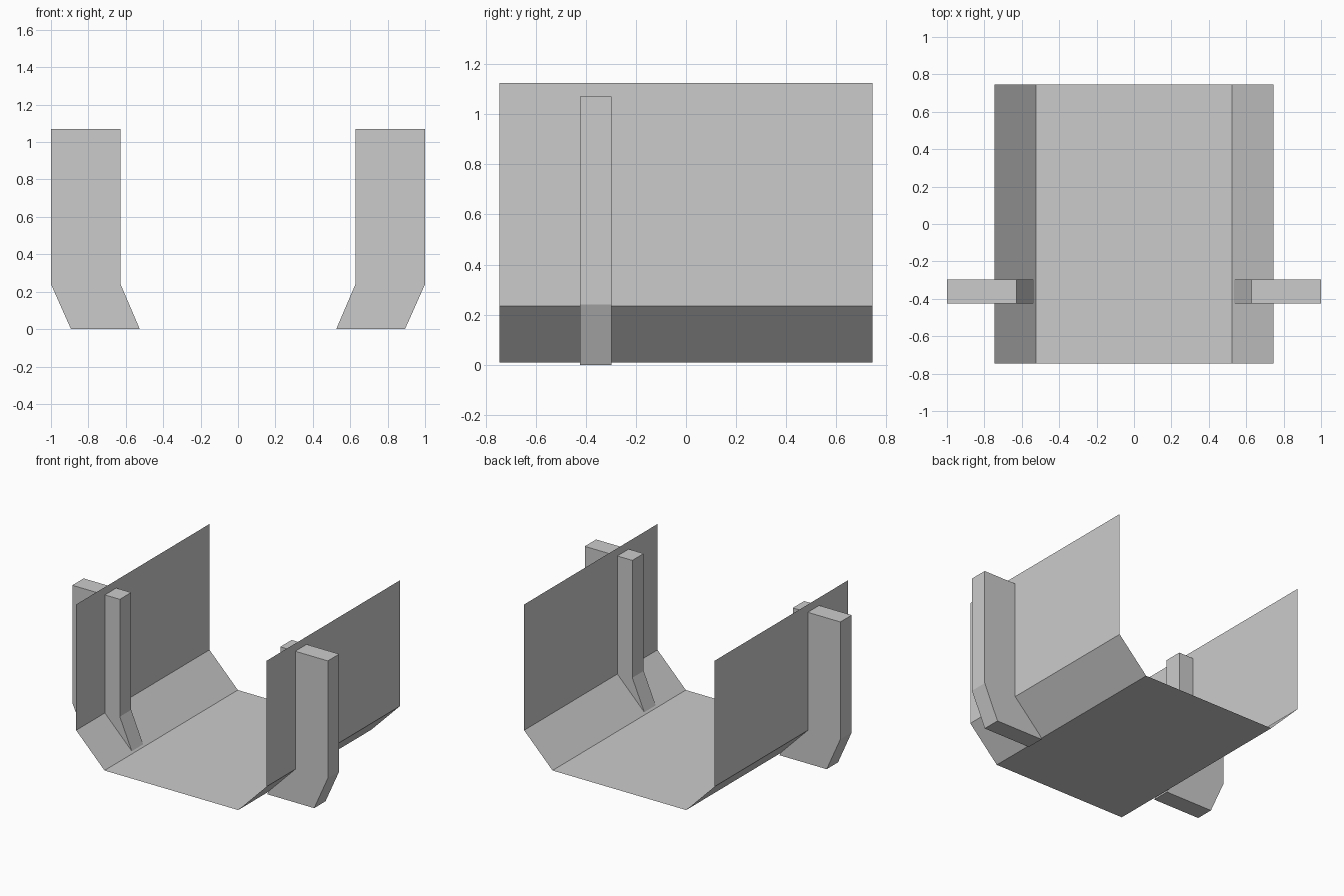
import bpy, bmesh

if "Cube" in bpy.data.objects:
    bpy.data.objects.remove(bpy.data.objects["Cube"])


def make_object(name, bm):
    mesh = bpy.data.meshes.new(name)
    bm.to_mesh(mesh)
    bm.free()
    obj = bpy.data.objects.new(name, mesh)
    bpy.context.collection.objects.link(obj)
    return obj


def extrude_profile(name, points, y0, y1, closed):
    """Sweep an x/z profile along y; closed profiles become capped solids."""
    bm = bmesh.new()
    front = [bm.verts.new((x, y0, z)) for x, z in points]
    back = [bm.verts.new((x, y1, z)) for x, z in points]
    n = len(points)
    for i in range(n if closed else n - 1):
        j = (i + 1) % n
        bm.faces.new((front[i], front[j], back[j], back[i]))
    if closed:
        bm.faces.new(front)
        bm.faces.new(back[::-1])
        bmesh.ops.recalc_face_normals(bm, faces=bm.faces)
    return make_object(name, bm)


# Thin open trough: floor, sloped corners and upright walls
half = [(0.745, 1.125), (0.745, 0.235), (0.523, 0.01)]
trough = [(-x, z) for x, z in half] + half[::-1]
extrude_profile("trough_sheet", trough, -0.745, 0.745, False)

# Bent support posts straddling each wall
post = [(0.525, 0), (0.893, 0), (1, 0.24), (1, 1.07), (0.628, 1.07), (0.628, 0.24)]
for side, s in (("left", -1), ("right", 1)):
    extrude_profile(side + "_support_post", [(s * x, z) for x, z in post],
                    -0.424, -0.297, True)
